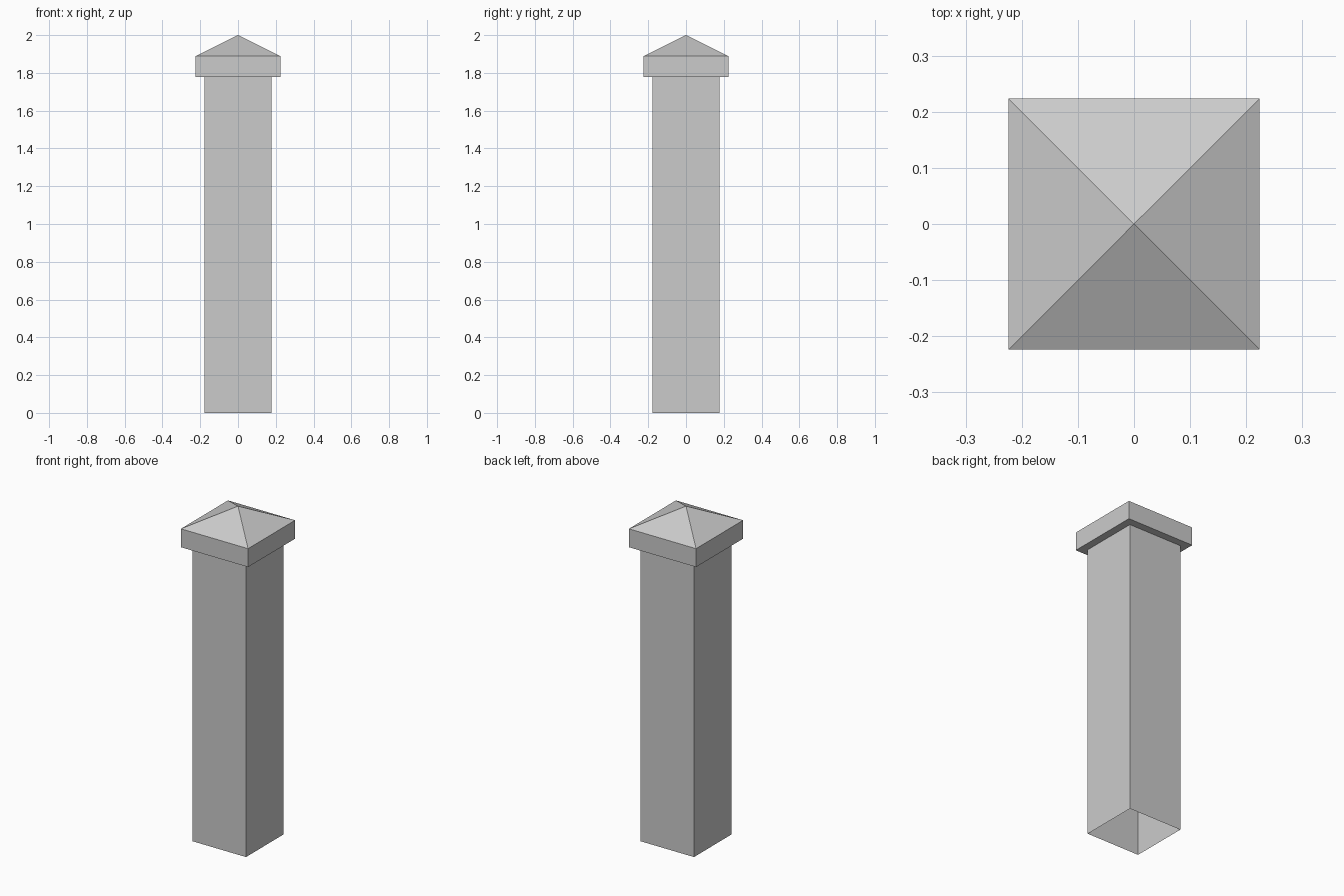
import bpy, bmesh

if "Cube" in bpy.data.objects:
    bpy.data.objects.remove(bpy.data.objects["Cube"])

SHAFT, CAP = 0.178, 0.224            # half widths
Z_CAP, Z_EAVE, Z_TOP = 1.778, 1.889, 2.0


def square_loft(name, rings, apex=None):
    """Bridge square rings (half width, z), optionally closing to a point."""
    bm = bmesh.new()
    loops = [[bm.verts.new((sx * h, sy * h, z))
              for sx, sy in ((-1, -1), (1, -1), (1, 1), (-1, 1))]
             for h, z in rings]
    for a, b in zip(loops, loops[1:]):
        for i in range(4):
            j = (i + 1) % 4
            bm.faces.new((a[i], a[j], b[j], b[i]))
    if apex is not None:
        tip = bm.verts.new((0, 0, apex))
        for i in range(4):
            bm.faces.new((loops[-1][i], loops[-1][(i + 1) % 4], tip))
    mesh = bpy.data.meshes.new(name)
    bm.to_mesh(mesh)
    bm.free()
    obj = bpy.data.objects.new(name, mesh)
    bpy.context.collection.objects.link(obj)
    return obj


# Square shaft, open at the bottom
square_loft("post_shaft", [(SHAFT, 0), (SHAFT, Z_CAP)])

# Overhanging cap: underside ledge, band and pyramid top
square_loft("post_cap", [(SHAFT, Z_CAP), (CAP, Z_CAP), (CAP, Z_EAVE)], apex=Z_TOP)
